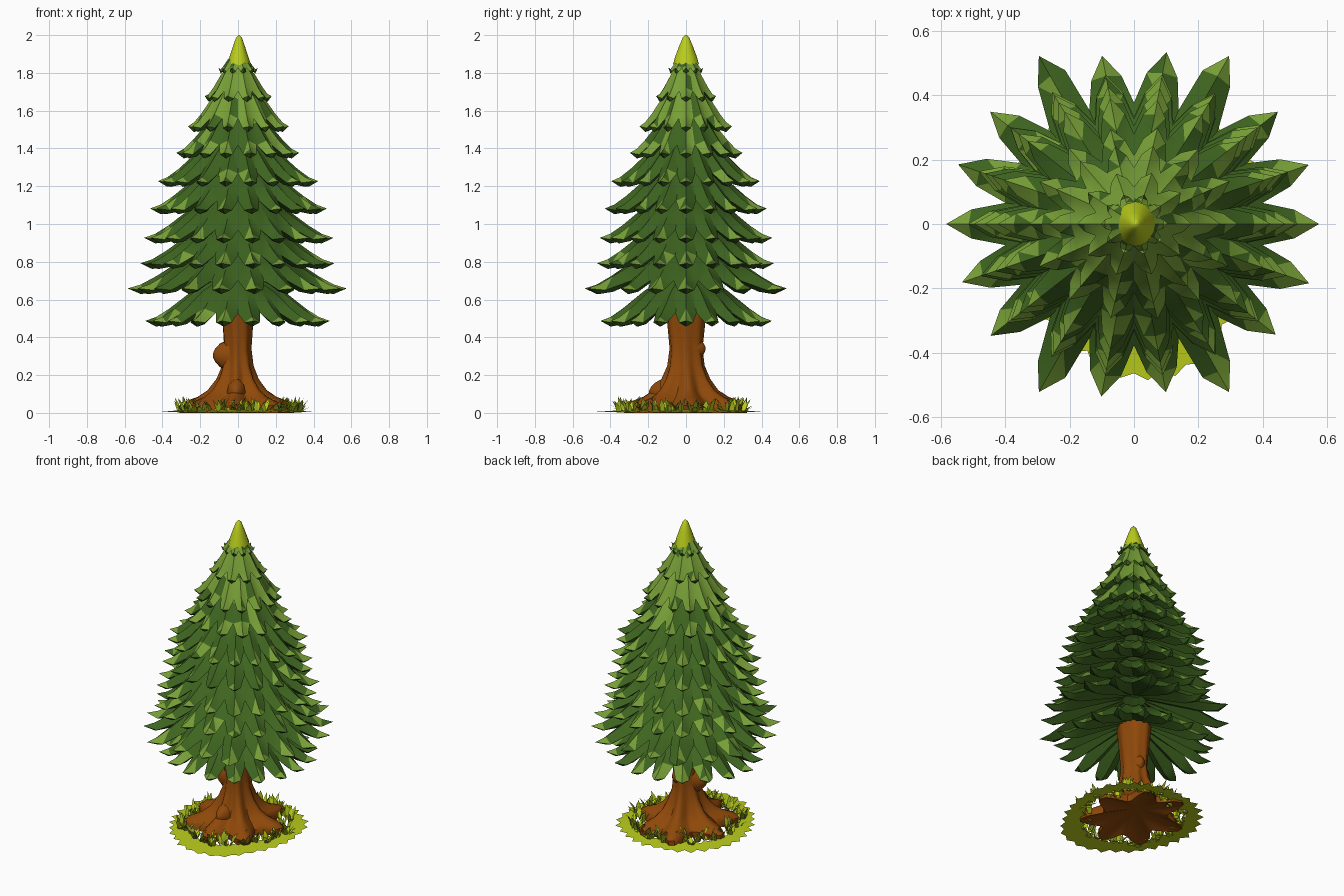
import bpy, bmesh, math, random
from math import sin, cos, pi, radians

random.seed(4)
cube = bpy.data.objects.get("Cube")
if cube:
    bpy.data.objects.remove(cube, do_unlink=True)


def material(name, rgb):
    m = bpy.data.materials.new(name)
    m.use_nodes = True
    m.diffuse_color = (*rgb, 1)
    bsdf = next(n for n in m.node_tree.nodes if n.type == 'BSDF_PRINCIPLED')
    bsdf.inputs["Base Color"].default_value = (*rgb, 1)
    bsdf.inputs["Roughness"].default_value = 0.9
    return m


DARK = material("dark green", (0.048, 0.128, 0.014))
LIGHT = material("light green", (0.185, 0.345, 0.038))
LIME = material("lime", (0.49, 0.61, 0.011))
OLIVE = material("olive grass", (0.27, 0.36, 0.014))
BROWN = material("brown bark", (0.275, 0.066, 0.003))


def finish(name, bm, mats, angle=30, weld=True):
    if weld:
        bmesh.ops.remove_doubles(bm, verts=bm.verts, dist=0.0003)
        bmesh.ops.recalc_face_normals(bm, faces=bm.faces)
    me = bpy.data.meshes.new(name)
    bm.to_mesh(me)
    bm.free()
    for m in mats:
        me.materials.append(m)
    ob = bpy.data.objects.new(name, me)
    bpy.context.collection.objects.link(ob)
    bpy.ops.object.select_all(action='DESELECT')
    ob.select_set(True)
    bpy.context.view_layer.objects.active = ob
    bpy.ops.object.shade_smooth_by_angle(angle=radians(angle))
    return ob


def skin(bm, rings):
    # Bridge closed rings of equal length
    for lo, hi in zip(rings, rings[1:]):
        n = len(lo)
        for i in range(n):
            j = (i + 1) % n
            bm.faces.new((lo[i], lo[j], hi[j], hi[i]))


# Foliage: each tier is a skirt of ridged leaves with flat upturned tips and deep keels
def foliage_tier(name, R, zt, count, hs, body, edge):
    bm = bmesh.new()
    h = pi / count

    def add(points, share, a, grow, squash):
        vs = []
        for da, r, z in points:
            outer = r > 0.72
            r = r * R * (grow if outer else 1)
            vs.append(bm.verts.new((r * cos(a + da), (squash if outer else 0.93) * r * sin(a + da), zt + z)))
        bm.faces.new(vs).material_index = int(random.random() < share)

    for i in range(count):
        a = 2 * pi * i / count
        grow, squash = random.uniform(0.98, 1.01), 0.93
        if R > 0.55 and abs(abs(sin(a)) - 0.866) < 0.03:
            grow, squash = 1.02, 1.02
        c0, c1 = (0, 0.2, 0.26 * hs), (0, 0.48, 0.19 * hs)
        c2, c3 = (0, 0.74, 0.092 * hs), (0, 0.88, 0.048 * hs)
        tip = (0, 1, 0.027)
        keel, chin, hub = (0, 0.73, 0.01), (0, 0.88, -0.003), (0, 0.12, 0.17 * hs)
        for s in (-1, 1):
            s0, s1 = (s * h, 0.2, 0.26 * hs), (s * h, 0.48, 0.17 * hs)
            s2, s3 = (s * h, 0.70, 0.068 * hs), (s * h * 0.55, 0.87, 0.018 * hs)
            inner = (s * h, 0.12, 0.17 * hs)
            add((c0, s0, s1, c1), body, a, grow, squash)
            add((c1, s1, s2, c2), body, a, grow, squash)
            add((c2, s2, s3), max(edge, 0.15), a, grow, squash)
            add((c2, s3, c3), max(edge, 0.38), a, grow, squash)
            add((c3, s3, tip), 0.8, a, grow, squash)
            # Underside
            add((s3, s2, keel, chin), 0, a, grow, squash)
            add((s2, inner, hub, keel), 0, a, grow, squash)
            add((s3, chin, tip), 0, a, grow, squash)
    finish(name, bm, (DARK, LIGHT), 40)


tiers = [  # tip radius, lowest z, leaves, height scale, light share of body and edge
    (0.492, 0.46, 18, 1.0, 0, 0), (0.58, 0.632, 18, 1.0, 0, 0), (0.512, 0.765, 18, 1.0, 0, 0),
    (0.502, 0.90, 18, 1.0, 0, 0), (0.467, 1.055, 18, 1.0, 0, 0.1), (0.43, 1.20, 18, 1.0, 0, 0.3),
    (0.327, 1.35, 14, 1.0, 0.3, 0.7), (0.27, 1.49, 14, 1.0, 0.7, 0.9),
    (0.178, 1.65, 10, 0.78, 0.85, 0.9), (0.105, 1.80, 10, 0.4, 0.8, 0.9)]
for k, t in enumerate(tiers):
    foliage_tier(f"foliage_tier_{k + 1}", *t)

# Bright tip with a scalloped lower edge
bm = bmesh.new()
rings = []
for r, z in ((0.061, 1.852), (0.05, 1.885), (0.032, 1.94), (0.016, 1.985), (0.003, 2.0)):
    ring = []
    for i in range(12):
        a = 2 * pi * i / 12
        dz = -0.012 * (i % 2) if z < 1.86 else 0
        ring.append(bm.verts.new((0.005 + r * cos(a), r * 1.15 * sin(a), z + dz)))
    rings.append(ring)
skin(bm, rings)
bm.faces.new(rings[-1])
bm.faces.new(rings[0][::-1])
finish("tree_tip", bm, (LIME,), 50)

# Trunk: round core that spreads into root lobes, with a recessed underside
roots = [(8, 0.95), (62, 0.85), (112, 0.95), (170, 1.05), (218, 1.0), (268, 0.85), (318, 1.0)]


def lobe(t):
    best = 0
    for deg, size in roots:
        d = (t - radians(deg) + pi) % (2 * pi) - pi
        best = max(best, size * math.exp(-(d / 0.27) ** 2))
    return best


levels = [(0, 0.17, 0.14), (0.04, 0.17, 0.14), (0.062, 0.15, 0.125), (0.085, 0.122, 0.09),
          (0.12, 0.1, 0.06), (0.18, 0.084, 0.03), (0.25, 0.07, 0.015),
          (0.34, 0.064, 0.01), (0.45, 0.074, 0.008), (0.62, 0.09, 0.005)]
bm = bmesh.new()
rings = []
for z, core, spread in levels:
    ring = []
    for i in range(56):
        t = 2 * pi * i / 56
        q = spread * lobe(t + 0.5 * z)
        ring.append(bm.verts.new(((core + q) * cos(t) - 0.002, (core * 1.25 + q) * sin(t), z)))
    rings.append(ring)
skin(bm, rings)
hollow = bm.verts.new((0, 0, 0.06))
for i in range(56):
    bm.faces.new((rings[0][(i + 1) % 56], rings[0][i], hollow))
finish("trunk", bm, (BROWN,), 40)


# Blunt swellings on the bark
def swelling(name, deg, z, reach, size):
    bm = bmesh.new()
    rings = []
    for inset, scale in ((0.9, 1.0), (0.45, 0.75), (0.13, 0.4), (0, 0.12)):
        out, r = reach - inset * size, size * scale
        ring = []
        for i in range(10):
            u = 2 * pi * i / 10
            side = 0.7 * r * cos(u)
            ring.append(bm.verts.new((out * cos(radians(deg)) - side * sin(radians(deg)),
                                      out * sin(radians(deg)) + side * cos(radians(deg)), z + r * sin(u))))
        rings.append(ring)
    skin(bm, rings)
    bm.faces.new(rings[-1])
    finish(name, bm, (BROWN,), 40)


swelling("trunk_knot", 192, 0.305, 0.135, 0.085)
swelling("back_swelling", 78, 0.34, 0.105, 0.07)
swelling("front_root_knee", 266, 0.11, 0.195, 0.07)

# Jagged ring of turf, broadest at the front
bm = bmesh.new()
rings = [[], []]
for i in range(64):
    t = 2 * pi * i / 64
    wave = 0.012 * sin(3 * t) + random.uniform(-0.008, 0.008)
    front = 0.035 * max(0, cos(t + 1.2)) ** 6
    for ring, r, z in ((rings[0], 0.28 + 0.025 * (i % 2), 0.014), (rings[1], 0.375 + front + 0.03 * (i % 2), 0.005)):
        ring.append(bm.verts.new(((r + wave) * cos(t), (r + wave) * 1.07 * sin(t) - 0.02, z)))
skin(bm, rings)
finish("turf_ring", bm, (LIME,))

# Tufts of bent grass blades
bm = bmesh.new()
for k in range(36):
    t = 2 * pi * (k + random.uniform(-0.3, 0.3)) / 36
    rad = random.uniform(0.25, 0.33)
    cx, cy = rad * cos(t), rad * 1.06 * sin(t) - 0.02
    for b in range(7):
        d = random.uniform(0, 2 * pi)
        height, lean = random.uniform(0.03, 0.09), random.uniform(0.02, 0.055)
        w = random.uniform(0.008, 0.015)
        bx, by = cx + 0.015 * cos(d), cy + 0.015 * sin(d)

        def blade_point(side, out, z):
            return bm.verts.new((bx + out * cos(d) - side * sin(d), by + out * sin(d) + side * cos(d), z))

        l0, r0 = blade_point(-w, 0, 0.003), blade_point(w, 0, 0.003)
        l1, r1 = blade_point(-w, lean * 0.4, height * 0.6), blade_point(w, lean * 0.4, height * 0.6)
        tip = blade_point(0, lean, height)
        shade = int(random.random() < 0.45)
        bm.faces.new((l0, r0, r1, l1)).material_index = shade
        bm.faces.new((l1, r1, tip)).material_index = shade
finish("grass_blades", bm, (LIME, OLIVE), 30, weld=False)
